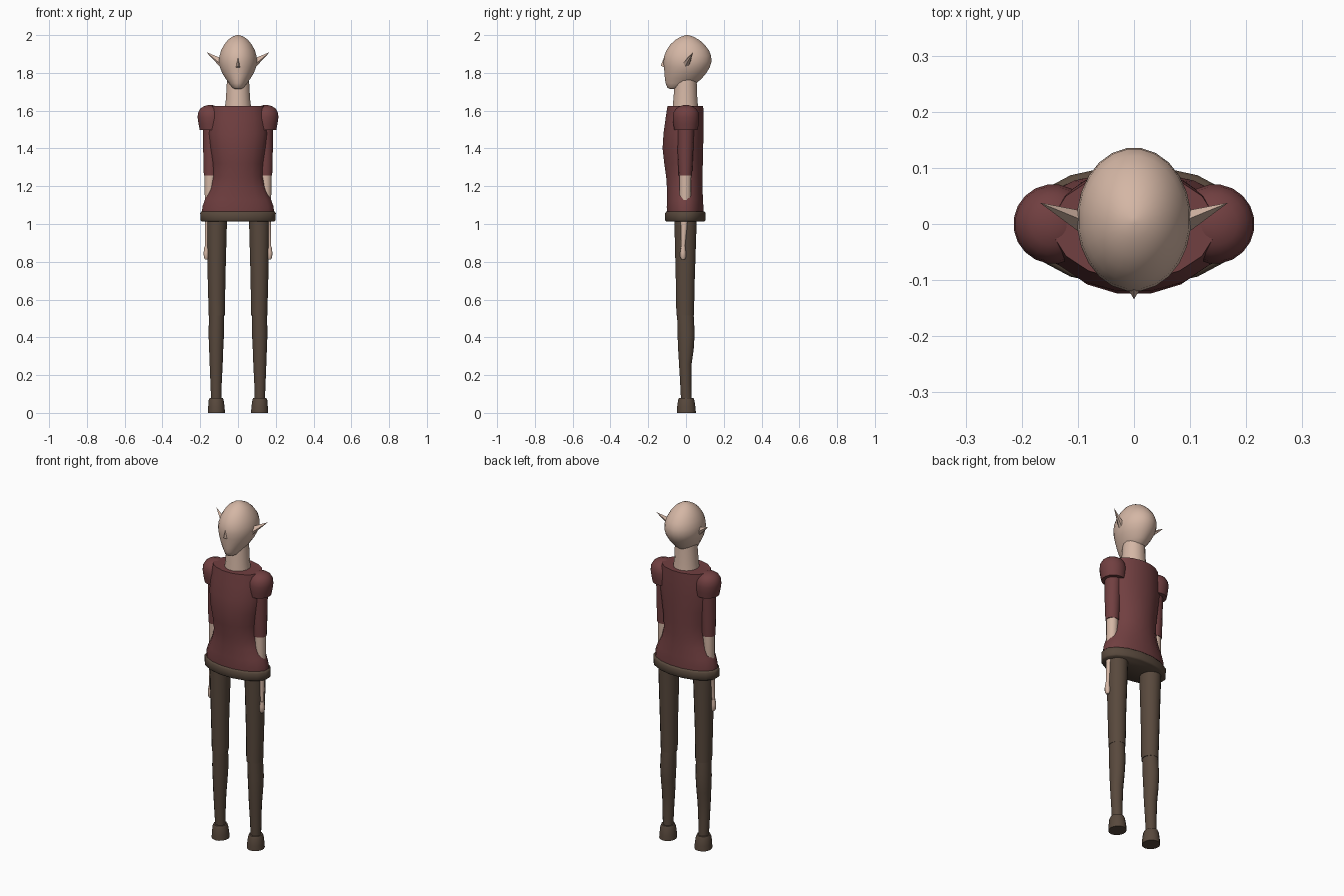
import bpy, bmesh, math
from mathutils import Vector


def material(name, rgb):
    m = bpy.data.materials.new(name)
    m.diffuse_color = (*rgb, 1)
    return m


SKIN = material("skin", (0.66, 0.47, 0.375))
RED = material("dark_red_cloth", (0.165, 0.05, 0.052))
BROWN = material("brown_leather", (0.098, 0.066, 0.046))


def finish(name, bm, mat, angle=50):
    bmesh.ops.recalc_face_normals(bm, faces=bm.faces)
    me = bpy.data.meshes.new(name)
    bm.to_mesh(me)
    bm.free()
    me.materials.append(mat)
    for p in me.polygons:
        p.use_smooth = True
    me.set_sharp_from_angle(angle=math.radians(angle))
    ob = bpy.data.objects.new(name, me)
    bpy.context.collection.objects.link(ob)
    return ob


def loft(name, rings, mat, n=16, side=1, angle=50):
    """Skin rings given as (z, x_min, x_max, y_min, y_max), closed at both ends."""
    bm = bmesh.new()
    loops = []
    k = 1 / math.cos(math.pi / n)
    for z, x0, x1, y0, y1 in rings:
        cx, cy, rx, ry = (x0 + x1) / 2, (y0 + y1) / 2, (x1 - x0) / 2 * k, (y1 - y0) / 2 * k
        loops.append([bm.verts.new((side * (cx + rx * math.cos(a)), cy + ry * math.sin(a), z))
                      for a in ((i + 0.5) * 2 * math.pi / n for i in range(n))])
    for a, b in zip(loops, loops[1:]):
        for i in range(n):
            j = (i + 1) % n
            bm.faces.new((a[i], a[j], b[j], b[i]))
    bm.faces.new(loops[0])
    bm.faces.new(loops[-1])
    return finish(name, bm, mat, angle)


def spike(name, base, tip, mat):
    """Pointed shape from a base outline to a tip."""
    bm = bmesh.new()
    vs = [bm.verts.new(p) for p in base]
    t = bm.verts.new(tip)
    for i in range(len(vs)):
        bm.faces.new((vs[i], vs[(i + 1) % len(vs)], t))
    bm.faces.new(vs)
    return finish(name, bm, mat, 40)


def sym(z, w, y0, y1):
    return (z, -w, w, y0, y1)


# Head: egg shape with a narrow chin
loft("head", [sym(*r) for r in (
    (1.714, 0.015, -0.085, -0.055), (1.722, 0.03, -0.099, -0.02),
    (1.745, 0.048, -0.108, 0.055), (1.77, 0.066, -0.112, 0.083),
    (1.80, 0.084, -0.114, 0.108), (1.83, 0.096, -0.117, 0.126),
    (1.86, 0.101, -0.119, 0.135), (1.89, 0.098, -0.115, 0.133),
    (1.92, 0.089, -0.103, 0.121), (1.95, 0.073, -0.083, 0.098),
    (1.975, 0.053, -0.056, 0.07), (1.992, 0.029, -0.026, 0.038),
    (2.0, 0.006, 0.0, 0.012))], SKIN, 24, angle=75)

# Nose
spike("nose", [(-0.016, -0.108, 1.825), (0.016, -0.108, 1.825),
               (0.01, -0.11, 1.86), (0, -0.115, 1.885), (-0.01, -0.11, 1.86)],
      (0, -0.134, 1.838), SKIN)

# Neck
loft("neck", [sym(1.60, 0.072, -0.072, 0.066), sym(1.66, 0.064, -0.067, 0.06),
              sym(1.77, 0.058, -0.058, 0.056)], SKIN)

# Tunic body and flared hem
loft("tunic", [sym(*r) for r in (
    (1.055, 0.190, -0.100, 0.092), (1.09, 0.189, -0.102, 0.092),
    (1.13, 0.175, -0.101, 0.090), (1.19, 0.147, -0.101, 0.087),
    (1.25, 0.132, -0.105, 0.087), (1.32, 0.135, -0.115, 0.089),
    (1.40, 0.148, -0.124, 0.091), (1.48, 0.158, -0.119, 0.092),
    (1.56, 0.152, -0.108, 0.093), (1.625, 0.143, -0.098, 0.091))], RED)

# Belt
loft("belt", [sym(1.013, 0.192, -0.104, 0.096), sym(1.02, 0.199, -0.110, 0.103),
              sym(1.058, 0.200, -0.110, 0.103), sym(1.067, 0.193, -0.104, 0.097)], BROWN, angle=60)

for side, tag in ((1, "left"), (-1, "right")):
    # Pointed ear
    spike(tag + "_ear", [(side * x, y, z) for x, y, z in (
        (0.09, -0.02, 1.845), (0.095, -0.006, 1.832), (0.095, 0.014, 1.835),
        (0.095, 0.024, 1.86), (0.09, 0.006, 1.878))], (side * 0.168, 0.038, 1.91), SKIN)

    # Puffed shoulder, open-ended dome
    puff = []
    for z, r in ((1.498, 0.062), (1.53, 0.067), (1.565, 0.070), (1.59, 0.066),
                 (1.61, 0.054), (1.622, 0.037), (1.629, 0.014)):
        c = 0.144 - (1.565 - z) * 0.05
        puff.append((z, c - r, c + r, -r, r))
    loft(tag + "_shoulder_puff", puff, RED, 20, side)

    # Sleeve
    loft(tag + "_sleeve", [(1.258, 0.108, 0.181, -0.038, 0.031), (1.38, 0.104, 0.184, -0.043, 0.037),
                           (1.52, 0.100, 0.184, -0.044, 0.042)], RED, 14, side)

    # Bare forearm, thinning to the wrist
    loft(tag + "_forearm", [(0.87, 0.159, 0.176, -0.024, -0.006), (0.95, 0.152, 0.176, -0.026, 0.002),
                            (1.05, 0.138, 0.176, -0.030, 0.014), (1.15, 0.122, 0.176, -0.034, 0.027),
                            (1.27, 0.113, 0.177, -0.035, 0.028)], SKIN, 12, side)

    # Small closed hand
    loft(tag + "_hand", [(0.812, 0.160, 0.174, -0.024, -0.006), (0.825, 0.155, 0.181, -0.030, -0.001),
                         (0.850, 0.154, 0.182, -0.030, -0.001), (0.88, 0.158, 0.178, -0.026, -0.004)],
         SKIN, 10, side)

    # Trouser leg
    loft(tag + "_thigh", [(0.515, 0.069, 0.155, -0.051, 0.042), (0.70, 0.067, 0.160, -0.054, 0.046),
                          (1.03, 0.058, 0.168, -0.062, 0.057)], BROWN, 16, side)

    # Tall boot shaft with calf
    loft(tag + "_boot_shaft", [(0.06, 0.088, 0.142, -0.026, 0.030), (0.16, 0.086, 0.146, -0.031, 0.028),
                               (0.26, 0.081, 0.150, -0.037, 0.030), (0.34, 0.078, 0.153, -0.042, 0.041),
                               (0.42, 0.074, 0.156, -0.045, 0.046), (0.53, 0.073, 0.153, -0.047, 0.040)],
         BROWN, 16, side)

    # Foot
    loft(tag + "_foot", [(0.0, 0.069, 0.160, -0.047, 0.051), (0.03, 0.071, 0.158, -0.046, 0.049),
                         (0.068, 0.076, 0.155, -0.041, 0.043), (0.08, 0.081, 0.150, -0.036, 0.038)],
         BROWN, 14, side)
